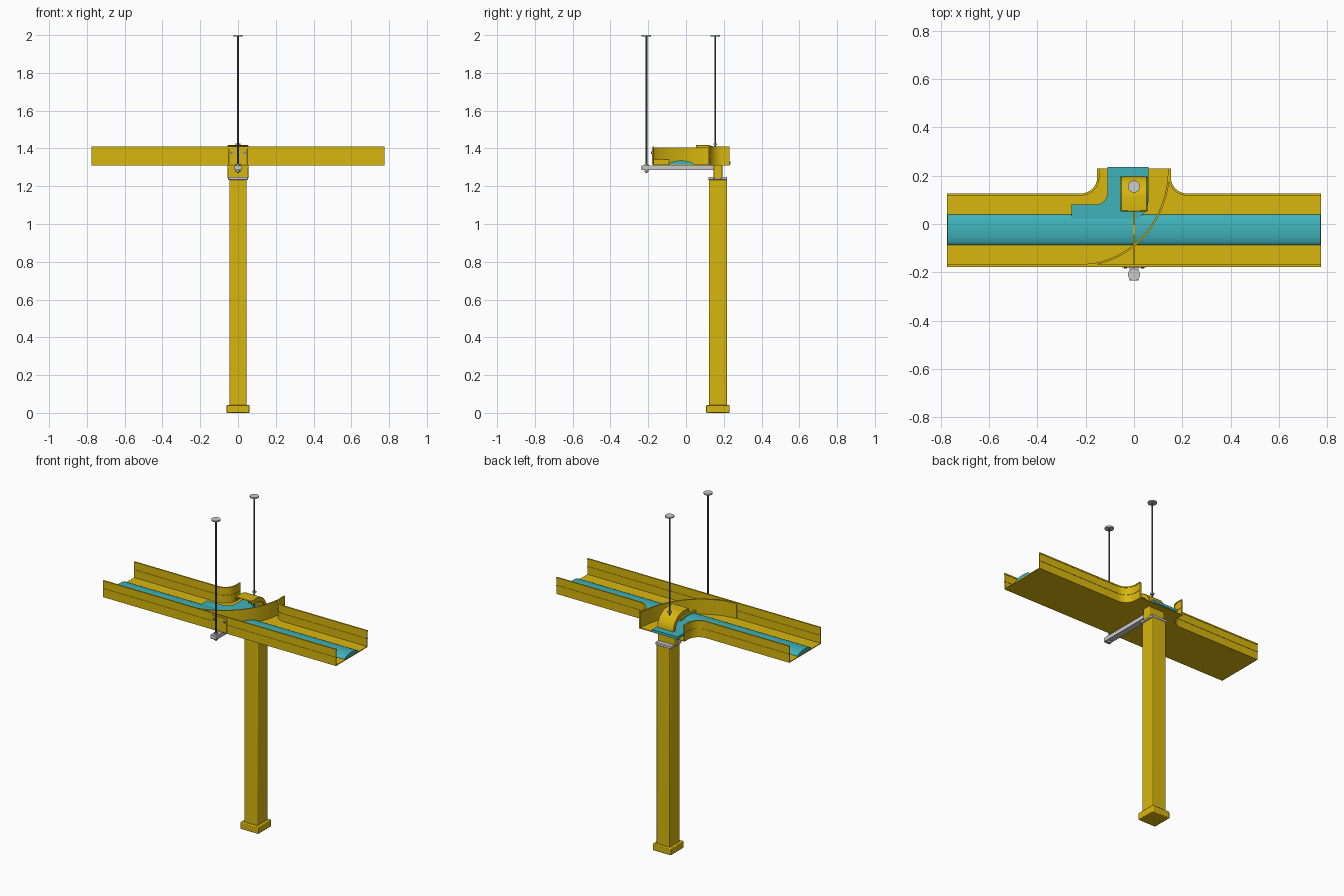
import bpy, bmesh, math
from mathutils import Vector

if "Cube" in bpy.data.objects:
    bpy.data.objects.remove(bpy.data.objects["Cube"])


def material(name, rgb):
    m = bpy.data.materials.new(name)
    m.diffuse_color = (*rgb, 1)
    m.use_nodes = True
    m.node_tree.nodes["Principled BSDF"].inputs["Base Color"].default_value = m.diffuse_color
    return m


YELLOW = material("yellow", (0.69, 0.47, 0.004))
CYAN = material("cyan", (0.05, 0.45, 0.50))
BLUE = material("blue", (0.1, 0.25, 0.6))
DARK = material("dark_steel", (0.10, 0.10, 0.11))
GREY = None


def finish(name, bm, mat, smooth=True):
    bmesh.ops.recalc_face_normals(bm, faces=bm.faces)
    me = bpy.data.meshes.new(name)
    bm.to_mesh(me)
    bm.free()
    ob = bpy.data.objects.new(name, me)
    bpy.context.collection.objects.link(ob)
    if mat:
        me.materials.append(mat)
    if smooth:
        bpy.context.view_layer.objects.active = ob
        ob.select_set(True)
        bpy.ops.object.shade_smooth_by_angle(angle=math.radians(30))
        ob.select_set(False)
    return ob


def prism(name, points, direction, mat):
    """Extrude a closed 3D outline along a direction."""
    bm = bmesh.new()
    face = bm.faces.new([bm.verts.new(p) for p in points])
    new = bmesh.ops.extrude_face_region(bm, geom=[face])["geom"]
    bmesh.ops.translate(bm, vec=direction,
                        verts=[v for v in new if isinstance(v, bmesh.types.BMVert)])
    return finish(name, bm, mat)


def box(name, x, y, z, mat, bevel=0.0):
    pts = [(x[0], y[0], z[0]), (x[1], y[0], z[0]), (x[1], y[1], z[0]), (x[0], y[1], z[0])]
    ob = prism(name, pts, (0, 0, z[1] - z[0]), mat)
    if bevel:
        b = ob.modifiers.new("bevel", "BEVEL")
        b.width, b.segments = bevel, 2
    return ob


def cylinder(name, r, loc, z, mat, sides=20):
    pts = [(loc[0] + r * math.cos(a * math.tau / sides),
            loc[1] + r * math.sin(a * math.tau / sides), z[0]) for a in range(sides)]
    return prism(name, pts, (0, 0, z[1] - z[0]), mat)


def arc(cx, cy, rx, ry, a0, a1, n=12):
    return [(cx + rx * math.cos(math.radians(a0 + (a1 - a0) * i / n)),
             cy + ry * math.sin(math.radians(a0 + (a1 - a0) * i / n))) for i in range(n + 1)]


def wall(name, path, thick, z, mat):
    """Upright strip following a plan path, centred on it."""
    pts = [Vector(p) for p in path]
    left, right = [], []
    for i, p in enumerate(pts):
        t = (pts[min(i + 1, len(pts) - 1)] - pts[max(i - 1, 0)]).normalized()
        n = Vector((-t.y, t.x)) * thick / 2
        left.append((*(p + n), z[0]))
        right.append((*(p - n), z[0]))
    return prism(name, left + right[::-1], (0, 0, z[1] - z[0]), mat)


# Trough floor with its flared rear outlet
left_edge = [(-0.775, 0.122)] + arc(-0.22, 0.194, 0.072, 0.072, -90, 0) + [(-0.148, 0.23)]
right_edge = [(-x, y) for x, y in left_edge]
outline = [(-0.775, -0.173)] + left_edge + right_edge[::-1] + [(0.775, -0.173)]
prism("trough_floor", [(x, y, 1.31) for x, y in outline], (0, 0, 0.005), YELLOW)

# Trough side walls, each with a raised mid seam
front_edge = [(-0.775, -0.173), (0.775, -0.173)]
for label, path in (("front", front_edge), ("rear_left", left_edge), ("rear_right", right_edge)):
    wall(label + "_wall", path, 0.005, (1.31, 1.408), YELLOW)
    wall(label + "_wall_seam", path, 0.009, (1.357, 1.363), YELLOW)
    wall(label + "_wall_rim", path, 0.009, (1.402, 1.41), YELLOW)

# Sweeping divider from the front wall to the outlet
wall("curved_divider", arc(-0.22, 0.23, 0.365, 0.4, -90, 0, 28), 0.008, (1.315, 1.405), YELLOW)

# Seam rib across the trough
box("cross_rib", (-0.005, 0.005), (-0.172, 0.06), (1.315, 1.341), YELLOW)

# Main cable bundle with a low domed section
dome = arc(-0.024, 1.315, 0.064, 0.021, 0, 180, 12)
prism("main_cables", [(-0.772, y, z) for y, z in dome], (1.544, 0, 0), CYAN)

# Branch cables turning into the outlet
branch = ([(-0.26, 0.0), (-0.26, 0.08), (-0.16, 0.08)] + arc(-0.16, 0.13, 0.05, 0.05, -90, 0, 8)[1:]
          + [(-0.11, 0.236), (0.06, 0.236), (0.06, 0.10)]
          + arc(-0.04, 0.10, 0.10, 0.095, 0, -90, 10)[1:])
prism("branch_cables", [(x, y, 1.315) for x, y in branch], (0, 0, 0.015), CYAN)

# Curved drop hood over the outlet: an arched shell with cheeks
outer = [(0.052, 1.419)] + arc(0.105, 1.324, 0.092, 0.095, 90, 0, 14) + [(0.197, 1.312)]
inner = [(0.052, 1.412)] + arc(0.105, 1.324, 0.085, 0.088, 90, 0, 14) + [(0.190, 1.312)]
hood = prism("drop_hood", [(-0.055, y, z) for y, z in outer + inner[::-1]], (0.11, 0, 0), YELLOW)
bev = hood.modifiers.new("bevel", "BEVEL")
bev.width, bev.limit_method, bev.angle_limit = 0.003, "ANGLE", math.radians(50)
rim = arc(0.105, 1.324, 0.075, 0.07, 90, 0, 14)
for side in (-1, 1):
    cheek = [(0.052, 1.416), *arc(0.105, 1.324, 0.09, 0.092, 90, 0, 14)]
    prism("hood_cheek", [(side * 0.055, y, z) for y, z in cheek + rim[::-1] + [(0.052, 1.394)]],
          (-side * 0.005, 0, 0), YELLOW)

# Neck, collar and column below the outlet
box("drop_neck", (-0.055, 0.055), (0.145, 0.192), (1.24, 1.312), YELLOW, 0.004)
box("column_collar", (-0.053, 0.053), (0.118, 0.218), (1.234, 1.25), GREY, 0.003)
box("column", (-0.045, 0.045), (0.122, 0.217), (0.03, 1.236), YELLOW, 0.004)
box("column_foot", (-0.06, 0.06), (0.107, 0.23), (0.0, 0.042), YELLOW, 0.004)

# Support bar under the trough
box("support_bar", (-0.019, 0.019), (-0.235, 0.148), (1.285, 1.31), GREY, 0.002)

# Hanging rods with ceiling discs and nuts
for label, y, low in (("front", -0.21, 1.27), ("rear", 0.155, 1.29)):
    cylinder(label + "_rod", 0.005, (0, y), (low, 1.995), DARK, 12)
    cylinder(label + "_ceiling_disc", 0.025, (0, y), (1.992, 2.0), GREY, 24)
    top = 1.31 if label == "front" else 1.418
    cylinder(label + "_nut", 0.012, (0, y), (top, top + 0.008), GREY, 6)
cylinder("front_lower_nut", 0.012, (0, -0.21), (1.276, 1.286), GREY, 6)

# Joint plate on the front wall and its bolts
box("joint_plate", (-0.05, 0.05), (-0.18, -0.174), (1.315, 1.4), YELLOW, 0.002)
for x in (-0.035, 0.035):
    head = [(x + 0.007 * math.cos(i * math.tau / 10), -0.179,
             1.377 + 0.007 * math.sin(i * math.tau / 10)) for i in range(10)]
    prism("joint_bolt", head, (0, -0.006, 0), BLUE)
